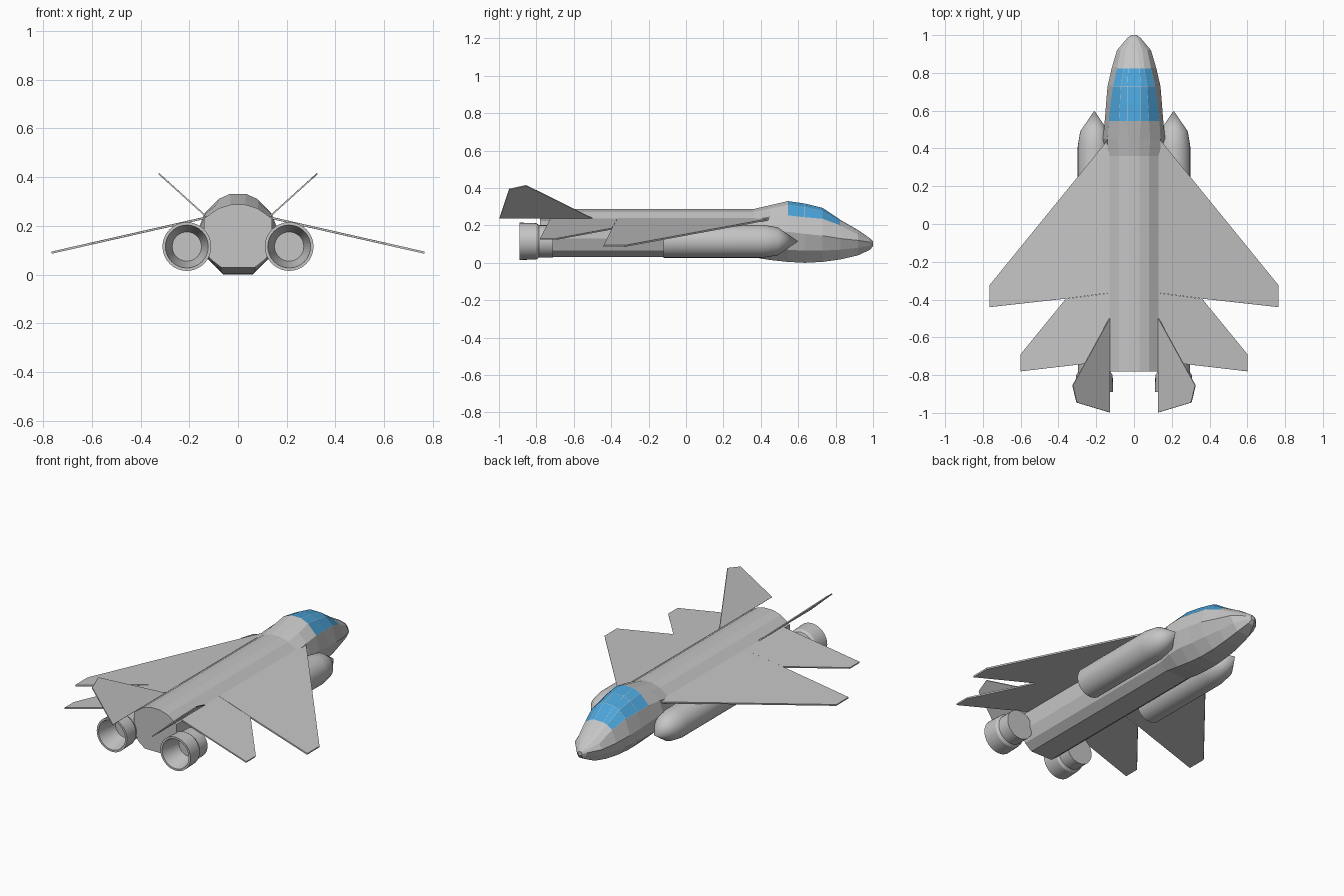
import bpy, bmesh, math
from mathutils import Vector

if "Cube" in bpy.data.objects:
    bpy.data.objects.remove(bpy.data.objects["Cube"])


def material(name, rgb):
    m = bpy.data.materials.new(name)
    m.diffuse_color = (*rgb, 1)
    m.use_nodes = True
    m.node_tree.nodes["Principled BSDF"].inputs["Base Color"].default_value = m.diffuse_color
    return m


GREY = material("hull_grey", (0.56, 0.56, 0.56))
BLUE = material("canopy_blue", (0.07, 0.37, 0.70))


def finish(name, bm, mats=(GREY,), smooth=False):
    bmesh.ops.recalc_face_normals(bm, faces=bm.faces)
    me = bpy.data.meshes.new(name)
    bm.to_mesh(me)
    bm.free()
    for m in mats:
        me.materials.append(m)
    ob = bpy.data.objects.new(name, me)
    bpy.context.collection.objects.link(ob)
    if smooth:
        bpy.ops.object.select_all(action='DESELECT')
        ob.select_set(True)
        bpy.context.view_layer.objects.active = ob
        bpy.ops.object.shade_smooth_by_angle(angle=math.radians(30))
    return ob


# Fuselage: half sections as (y, then x,z pairs from belly to spine)
body = (.07, .03, .115, .065, .14, .13, .14, .23, .08, .272, .03, .287)
SECTIONS = [
    (-.78, *body),
    (.36, *body),
    (.45, .07, .015, .13, .07, .165, .18, .14, .245, .085, .29, .03, .308),
    (.545, .065, .005, .13, .07, .155, .165, .135, .253, .08, .31, .035, .33),
    (.635, .06, .0, .12, .065, .148, .155, .125, .243, .075, .298, .035, .317),
    (.73, .055, .005, .11, .065, .14, .145, .112, .235, .07, .278, .035, .294),
    (.825, .05, .018, .09, .07, .118, .13, .09, .2, .055, .222, .03, .23),
    (.92, .04, .04, .07, .08, .09, .12, .07, .15, .045, .17, .02, .175),
    (.985, .018, .07, .03, .09, .035, .11, .028, .12, .018, .128, .008, .13),
    (1.0, .008, .09, .012, .097, .014, .102, .012, .108, .008, .113, .004, .115),
]
bm = bmesh.new()
rings = []
for y, *c in SECTIONS:
    half = list(zip(c[0::2], c[1::2]))
    loop = half + [(-x, z) for x, z in reversed(half)]
    rings.append([bm.verts.new((x, y, z)) for x, z in loop])
n = len(rings[0])
panes = []
for i in range(len(rings) - 1):
    for j in range(n):
        k = (j + 1) % n
        f = bm.faces.new((rings[i][j], rings[i][k], rings[i + 1][k], rings[i + 1][j]))
        # canopy glass: upper strips between the windscreen and the rear arch
        if 3 <= i <= 5 and 3 <= j <= 7:
            panes.append(f)
bm.faces.new(rings[0])
bm.faces.new(rings[-1])
bmesh.ops.recalc_face_normals(bm, faces=bm.faces)
bmesh.ops.inset_individual(bm, faces=panes, thickness=0.0012)
for f in panes:
    f.material_index = 1
finish("fuselage", bm, (GREY, BLUE))


# Thin plates: an outline thickened along its normal, mirrored by side
def plate(name, outline, thick):
    for side, tag in ((1, "right"), (-1, "left")):
        pts = [Vector((x * side, y, z)) for x, y, z in outline]
        nor = (pts[1] - pts[0]).cross(pts[2] - pts[0]).normalized() * thick / 2
        bm = bmesh.new()
        a = [bm.verts.new(p + nor) for p in pts]
        b = [bm.verts.new(p - nor) for p in pts]
        bm.faces.new(a)
        bm.faces.new(b[::-1])
        for i in range(len(pts)):
            j = (i + 1) % len(pts)
            bm.faces.new((a[i], b[i], b[j], a[j]))
        finish(f"{name}_{tag}", bm)


def on_wing(points):
    return [(x, y, .234 - (x - .13) * .2268) for x, y in points]


# Main wings, tailplanes and canted fins
plate("wing", on_wing([(.13, .455), (.765, -.325), (.765, -.44), (.36, -.395), (.13, -.365)]), .009)
plate("tailplane", on_wing([(.13, -.366), (.36, -.396), (.60, -.69), (.60, -.78), (.13, -.725)]), .008)
plate("fin", [(.13, -.50, .238), (.325, -.855, .414), (.303, -.945, .394), (.13, -.997, .238)], .006)


# Round parts: (radius, y) profile turned about the engine axis
def lathe(name, profile, seg=32):
    for side, tag in ((1, "right"), (-1, "left")):
        bm = bmesh.new()
        rows = []
        for r, y in profile:
            if r == 0:
                rows.append([bm.verts.new((.21 * side, y, .115))] * seg)
            else:
                rows.append([bm.verts.new((.21 * side + r * math.cos(2 * math.pi * k / seg), y,
                                           .115 + r * math.sin(2 * math.pi * k / seg)))
                             for k in range(seg)])
        for p, q in zip(rows, rows[1:]):
            for k in range(seg):
                l = (k + 1) % seg
                vs = list(dict.fromkeys((p[k], p[l], q[l], q[k])))
                bm.faces.new(vs)
        finish(f"{name}_{tag}", bm, smooth=True)


# Engine pods with pointed noses
lathe("engine_pod", [(0, .60), (.075, .49), (.088, .41), (.088, -.12), (0, -.12)])
# Exhaust nozzles with hollow tapered insides
lathe("nozzle", [(0, -.71), (.086, -.71), (.086, -.785), (.097, -.80), (.1, -.89),
                 (.088, -.89), (.06, -.77), (0, -.77)])
